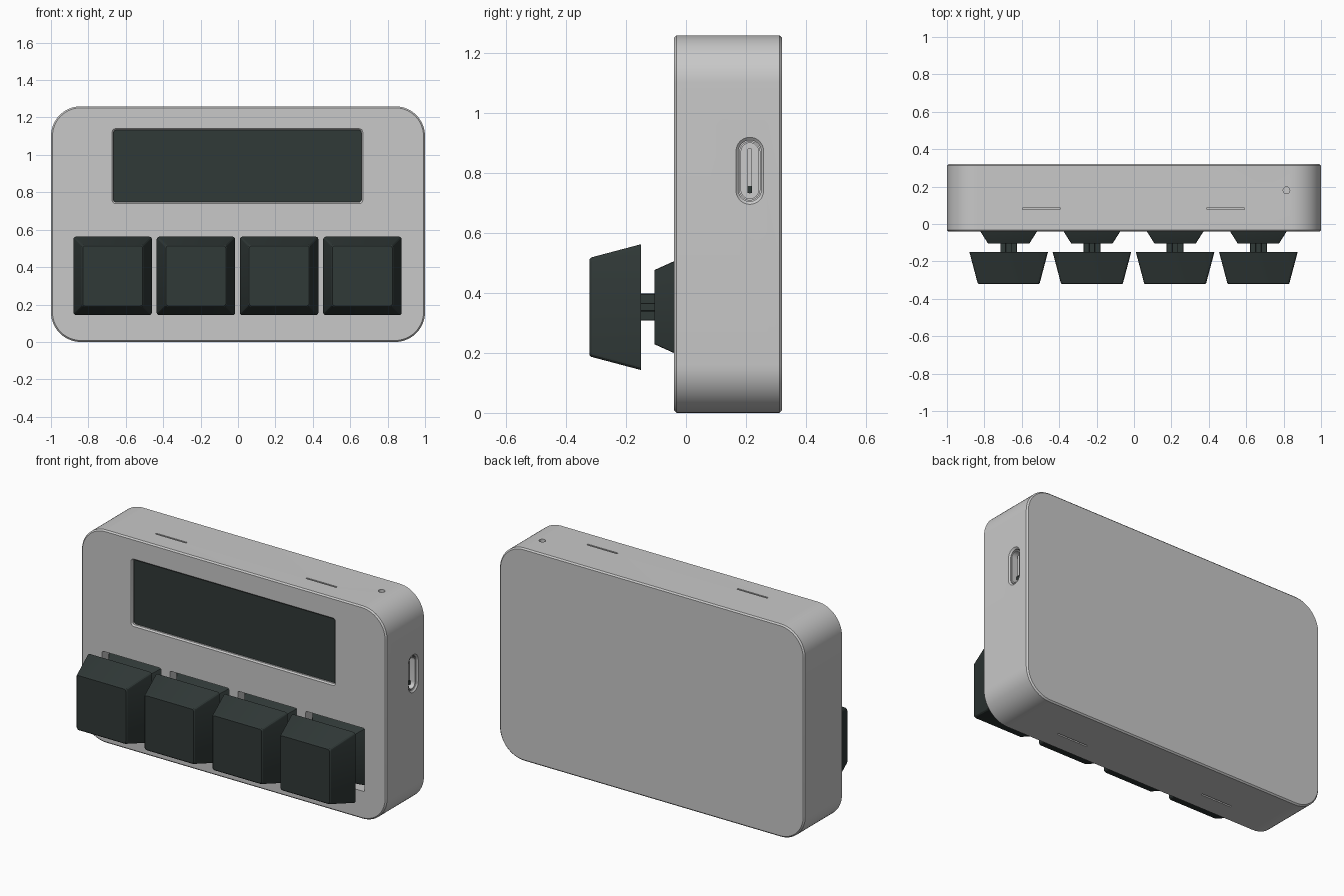
import bpy, bmesh, math
from mathutils import Matrix, Vector

if "Cube" in bpy.data.objects:
    bpy.data.objects.remove(bpy.data.objects["Cube"])


def material(name, rgb):
    m = bpy.data.materials.new(name)
    m.diffuse_color = (*rgb, 1)
    m.use_nodes = True
    m.node_tree.nodes["Principled BSDF"].inputs["Base Color"].default_value = m.diffuse_color
    return m


GREY = material("case grey", (0.58, 0.58, 0.58))
DARK = material("dark slate", (0.030, 0.041, 0.039))
METAL = material("port metal", (0.60, 0.60, 0.60))

FRONT = Matrix()
RIGHT = Matrix.Rotation(math.pi / 2, 4, 'Z')
TOP = Matrix.Rotation(-math.pi / 2, 4, 'X')
BOTTOM = Matrix.Rotation(math.pi / 2, 4, 'X')


def outline(depth, hx, hz, r, seg):
    """Rounded rectangle of half sizes hx, hz at one depth."""
    pts = []
    for k, (sx, sz) in enumerate(((1, 1), (-1, 1), (-1, -1), (1, -1))):
        for i in range(seg + 1):
            a = math.pi / 2 * (k + i / seg)
            pts.append((sx * (hx - r) + r * math.cos(a), depth,
                        sz * (hz - r) + r * math.sin(a)))
    return pts


def loft(name, rings, loc, mat, facing=FRONT, seg=4):
    """Capped loft through rings of (depth, half x, half z, corner radius)."""
    bm = bmesh.new()
    loops = [[bm.verts.new(p) for p in outline(*ring, seg)] for ring in rings]
    n = len(loops[0])
    for a, b in zip(loops, loops[1:]):
        for i in range(n):
            j = (i + 1) % n
            bm.faces.new((a[i], a[j], b[j], b[i]))
    bm.faces.new(loops[0])
    bm.faces.new(loops[-1])
    bmesh.ops.remove_doubles(bm, verts=bm.verts, dist=1e-5)
    bmesh.ops.recalc_face_normals(bm, faces=bm.faces)
    mesh = bpy.data.meshes.new(name)
    mesh.transform(Matrix())
    bm.transform(Matrix.Translation(Vector(loc)) @ facing)
    bm.to_mesh(mesh)
    bm.free()
    mesh.materials.append(mat)
    ob = bpy.data.objects.new(name, mesh)
    bpy.context.collection.objects.link(ob)
    return ob


def activate(ob):
    bpy.ops.object.select_all(action='DESELECT')
    ob.select_set(True)
    bpy.context.view_layer.objects.active = ob


def cut(ob, cutter):
    activate(ob)
    mod = ob.modifiers.new("cut", 'BOOLEAN')
    mod.operation = 'DIFFERENCE'
    mod.solver = 'EXACT'
    mod.object = cutter
    bpy.ops.object.modifier_apply(modifier=mod.name)
    bpy.data.objects.remove(cutter)


KEY_X = [-0.67 + 0.445 * i for i in range(4)]
KEY_Z = 0.353
SCREEN = (-0.003, 0, 0.94)
PORT = (1, 0.213, 0.808)

# Rounded case with a fine chamfer around front and back
case = loft("case", [(-0.04, 0.992, 0.622, 0.152), (-0.032, 1, 0.63, 0.16),
                     (0.312, 1, 0.63, 0.16), (0.32, 0.992, 0.622, 0.152)],
            (0, 0, 0.63), GREY, seg=14)

# Screen window with chamfered rim
cut(case, loft("screen_cutter", [(-0.06, 0.69, 0.22, 0.03), (-0.041, 0.671, 0.201, 0.018),
                                 (-0.032, 0.662, 0.192, 0.012), (0.0, 0.662, 0.192, 0.012)],
               SCREEN, GREY))
# Switch wells
for x in KEY_X:
    cut(case, loft("well_cutter", [(-0.1, 0.193, 0.187, 0.008), (0.03, 0.193, 0.187, 0.008)],
                   (x, 0, KEY_Z), GREY, seg=2))
# Charging port opening
cut(case, loft("port_cutter", [(-0.02, 0.067, 0.133, 0.067), (0.0, 0.046, 0.112, 0.046),
                               (0.008, 0.038, 0.102, 0.038), (0.12, 0.038, 0.102, 0.038)],
               PORT, GREY, RIGHT, seg=8))
# Narrow slots on top and bottom, and the reset pinhole
for x in (-0.495, 0.49):
    for z, facing in ((1.26, TOP), (0, BOTTOM)):
        cut(case, loft("slot_cutter", [(-0.02, 0.1, 0.005, 0.001), (0.03, 0.1, 0.005, 0.001)],
                       (x, 0.082, z), GREY, facing, seg=1))
cut(case, loft("pinhole_cutter", [(-0.02, 0.018, 0.018, 0.018), (0.05, 0.018, 0.018, 0.018)],
               (0.815, 0.18, 1.26), GREY, TOP))

# Display panel behind the window
loft("screen", [(-0.022, 0.664, 0.194, 0.012), (0.001, 0.664, 0.194, 0.012)], SCREEN, DARK)

# Port shell and tongue
loft("port_shell", [(0.1, 0.029, 0.093, 0.029), (0.01, 0.029, 0.093, 0.029),
                    (0.01, 0.035, 0.099, 0.035), (0.11, 0.035, 0.099, 0.035)],
     PORT, METAL, RIGHT, seg=8)
loft("port_tongue", [(0.03, 0.008, 0.075, 0.006), (0.105, 0.008, 0.075, 0.006)],
     PORT, METAL, RIGHT)
loft("port_contact", [(0.025, 0.008, 0.012, 0.002), (0.031, 0.008, 0.012, 0.002)],
     (1, 0.213, 0.746), DARK, RIGHT)

for i, x in enumerate(KEY_X, 1):
    at = (x, 0, KEY_Z)
    # Tapered switch housing sitting in its well
    loft(f"switch_housing_{i}", [(0.031, 0.186, 0.178, 0.006), (0.015, 0.186, 0.178, 0.006),
                                 (-0.105, 0.11, 0.124, 0.006)], at, DARK, seg=2)
    # Cross-shaped stem
    for part, hx, hz in (("wide", 0.045, 0.014), ("tall", 0.016, 0.045)):
        loft(f"stem_{part}_{i}", [(-0.275, hx, hz, 0.002), (-0.1, hx, hz, 0.002)],
             at, DARK, seg=1)
    # Hollow tapered keycap
    loft(f"keycap_{i}", [(-0.27, 0.14, 0.14, 0.01), (-0.15, 0.18, 0.18, 0.01),
                         (-0.15, 0.21, 0.21, 0.015), (-0.316, 0.166, 0.166, 0.015),
                         (-0.322, 0.16, 0.16, 0.012)], at, DARK, seg=3)

# Smooth rounded corners, keep edges crisp
for ob in list(bpy.context.scene.objects):
    activate(ob)
    bpy.ops.object.shade_smooth_by_angle(angle=math.radians(28))
